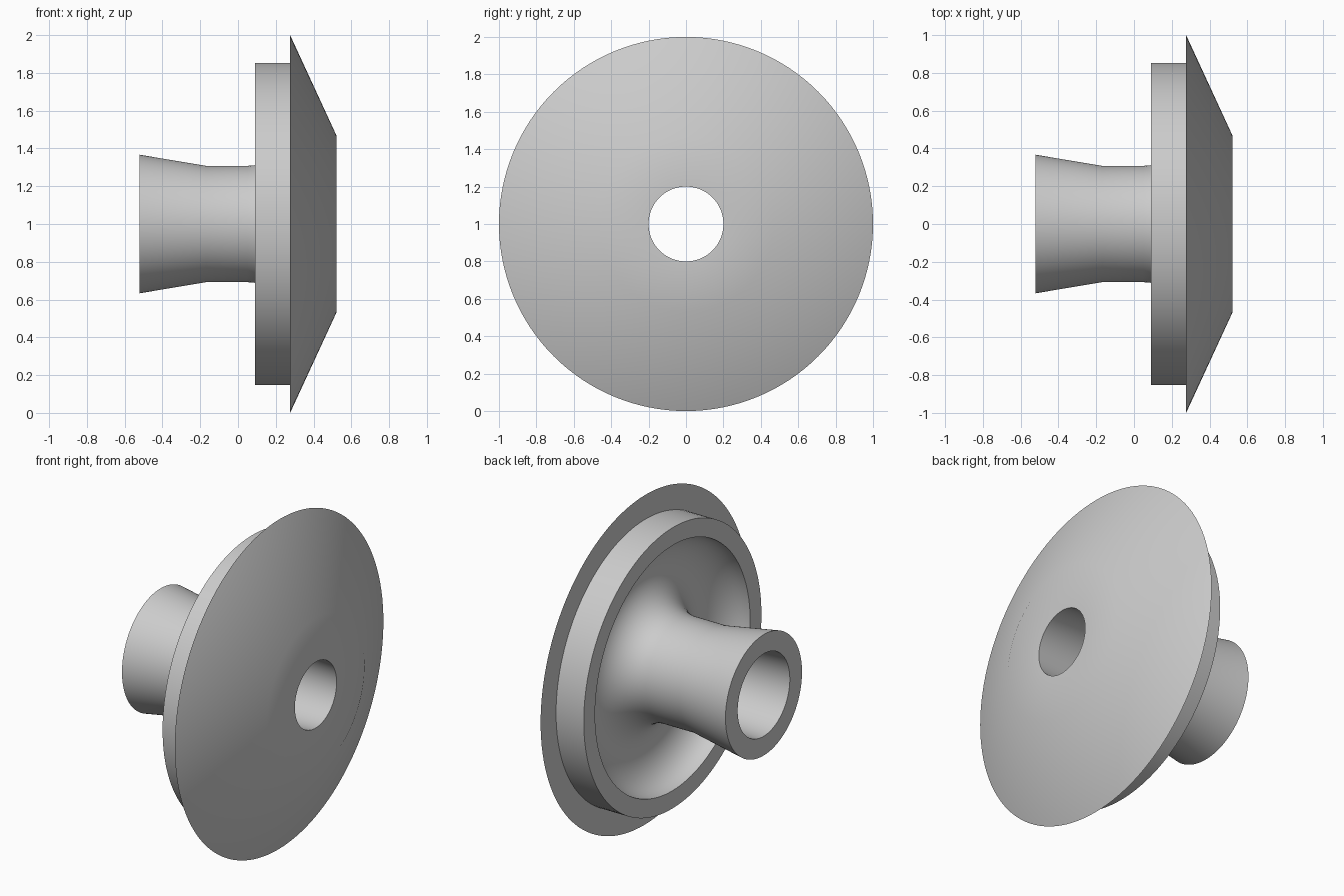
import bpy, bmesh
from math import sin, cos, pi, radians
from mathutils import Vector, Matrix

cube = bpy.data.objects.get("Cube")
if cube:
    bpy.data.objects.remove(cube, do_unlink=True)

SEGMENTS = 128
ARC_STEPS = 10

# Single grey finish
grey = bpy.data.materials.new("plain_grey")
grey.use_nodes = True
colour = (0.6, 0.6, 0.6, 1)
grey.diffuse_color = colour
grey.node_tree.nodes["Principled BSDF"].inputs["Base Color"].default_value = colour


def arc(cx, cr, ax, ar, start, end):
    """Elliptical arc in (axis position, radius) space."""
    angles = [start + (end - start) * i / ARC_STEPS for i in range(ARC_STEPS + 1)]
    return [(cx + ax * sin(a), cr - ar * cos(a)) for a in angles]


# Closed half section: hub, rounded trough, rim, flange, cone, tapered bore
hub = [(-0.522, 0.25), (-0.522, 0.367), (-0.17, 0.308)]
hub_fillet = arc(0.05, 0.52, 0.22, 0.212, 0, pi / 2)
bowl_wall = arc(0.09, 0.52, 0.18, 0.224, pi / 2, pi)[1:]
rim = [(0.09, 0.852), (0.276, 0.852)]
front_cone = [(0.276, 1.0), (0.522, 0.467), (0.522, 0.2)]
section = hub + hub_fillet + bowl_wall + rim + front_cone

# Revolve the section around the x axis
bm = bmesh.new()
rings = []
for i in range(SEGMENTS):
    turn = Matrix.Rotation(2 * pi * i / SEGMENTS, 3, 'X')
    rings.append([bm.verts.new(turn @ Vector((x, 0, r))) for x, r in section])
for i, ring in enumerate(rings):
    following = rings[(i + 1) % SEGMENTS]
    for j in range(len(section)):
        k = (j + 1) % len(section)
        bm.faces.new((ring[j], ring[k], following[k], following[j]))
bmesh.ops.recalc_face_normals(bm, faces=bm.faces)

mesh = bpy.data.meshes.new("flanged_hub")
bm.to_mesh(mesh)
bm.free()
mesh.materials.append(grey)
wheel = bpy.data.objects.new("flanged_hub", mesh)
wheel.location.z = 1
bpy.context.collection.objects.link(wheel)

# Smooth the round surfaces, keep the rims crisp
bpy.ops.object.select_all(action='DESELECT')
wheel.select_set(True)
bpy.context.view_layer.objects.active = wheel
bpy.ops.object.shade_smooth_by_angle(angle=radians(30))
